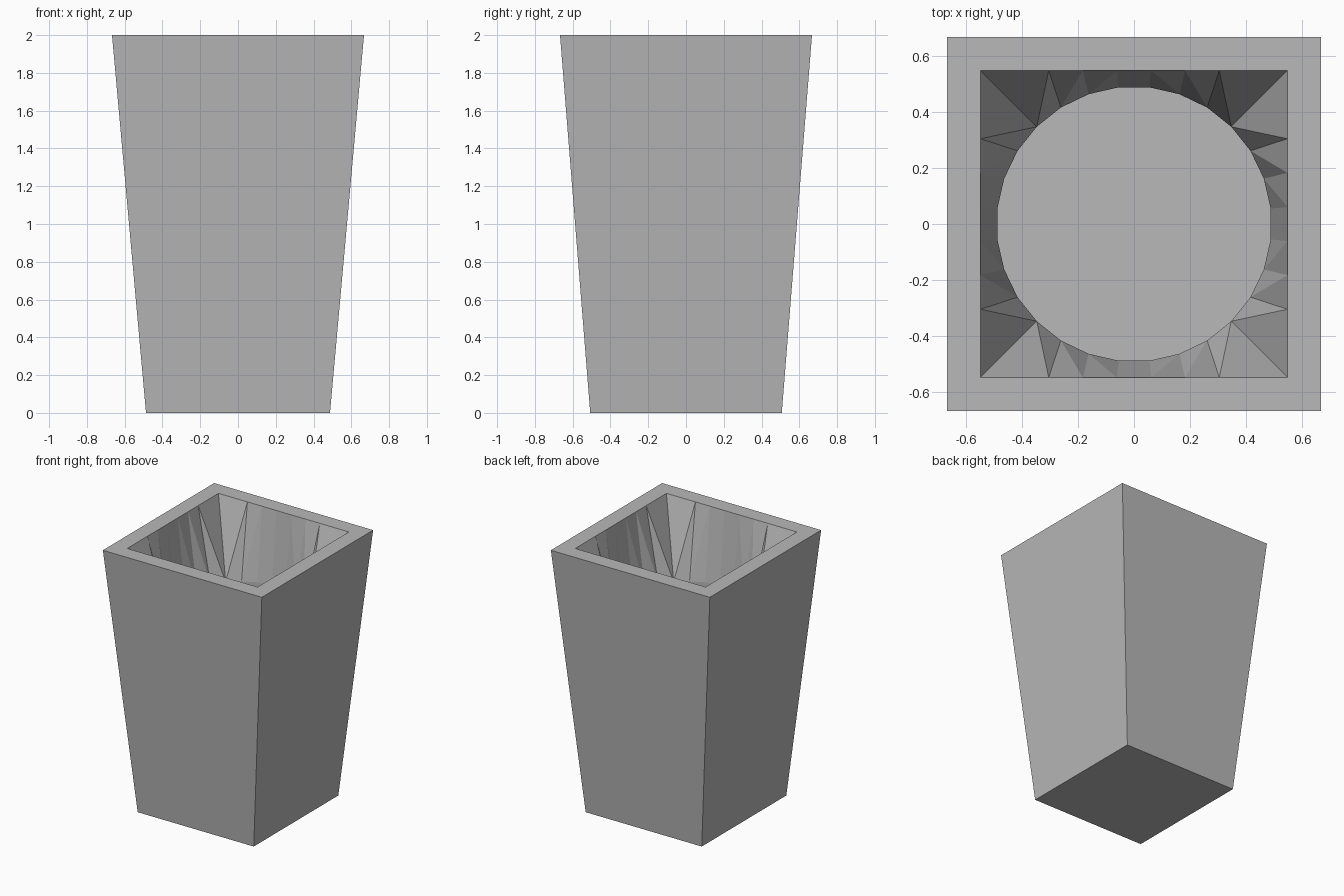
import bpy, bmesh, math

if "Cube" in bpy.data.objects:
    bpy.data.objects.remove(bpy.data.objects["Cube"], do_unlink=True)

HEIGHT = 2.0
LIP_DEPTH = 0.54      # where the square mouth has become round
FLOOR_Z = 0.3
SIDE_STEPS = 9        # segments along each mouth edge
ARC_STEPS = 7         # segments in each quarter of the round bore

bm = bmesh.new()


def ring(points, z):
    return [bm.verts.new((x, y, z)) for x, y in points]


def rectangle(hx, hy, steps=1):
    """Outline starting at the +x +y corner, running counter-clockwise."""
    corners = [(hx, hy), (-hx, hy), (-hx, -hy), (hx, -hy)]
    points = []
    for k, (ax, ay) in enumerate(corners):
        bx, by = corners[(k + 1) % 4]
        for i in range(steps):
            t = i / steps
            points.append((ax + (bx - ax) * t, ay + (by - ay) * t))
    return points


def circle(radius):
    count = 4 * ARC_STEPS
    angles = [math.pi / 4 + math.tau * i / count for i in range(count)]
    return [(radius * math.cos(a), radius * math.sin(a)) for a in angles]


def band(lower, upper):
    n = len(lower)
    for i in range(n):
        j = (i + 1) % n
        bm.faces.new((lower[i], lower[j], upper[j], upper[i]))


def flat_gap(a, b):
    return (a.co.xy - b.co.xy).length


# Tapered outer walls and underside
foot = ring(rectangle(0.487, 0.507), 0)
top = ring(rectangle(0.667, 0.667), HEIGHT)
band(foot, top)
bm.faces.new(foot[::-1])

# Flat rim around the mouth
mouth = ring(rectangle(0.547, 0.547, SIDE_STEPS), HEIGHT)
for k in range(4):
    edge = [mouth[(k * SIDE_STEPS + i) % len(mouth)] for i in range(SIDE_STEPS + 1)]
    bm.faces.new([top[k], top[(k + 1) % 4]] + edge[::-1])

# Faceted transition from square mouth to round bore, one side at a time
waist = ring(circle(0.49), HEIGHT - LIP_DEPTH)
for k in range(4):
    outer = [mouth[(k * SIDE_STEPS + i) % len(mouth)] for i in range(SIDE_STEPS + 1)]
    inner = [waist[(k * ARC_STEPS + j) % len(waist)] for j in range(ARC_STEPS + 1)]
    i = j = 0
    while i < SIDE_STEPS or j < ARC_STEPS:
        step_outer = j == ARC_STEPS or (
            i < SIDE_STEPS
            and flat_gap(outer[i + 1], inner[j]) <= flat_gap(outer[i], inner[j + 1]))
        if step_outer:
            bm.faces.new((outer[i], outer[i + 1], inner[j]))
            i += 1
        else:
            bm.faces.new((outer[i], inner[j + 1], inner[j]))
            j += 1

# Round bore and its floor
floor = ring(circle(0.49), FLOOR_Z)
band(waist, floor)
bm.faces.new(floor)

bmesh.ops.recalc_face_normals(bm, faces=bm.faces)
mesh = bpy.data.meshes.new("planter")
bm.to_mesh(mesh)
bm.free()

# Plain grey finish
grey = bpy.data.materials.new("stone_grey")
grey.use_nodes = True
colour = (0.48, 0.48, 0.48, 1)
grey.diffuse_color = colour
grey.node_tree.nodes["Principled BSDF"].inputs["Base Color"].default_value = colour
mesh.materials.append(grey)

planter = bpy.data.objects.new("planter", mesh)
bpy.context.collection.objects.link(planter)
